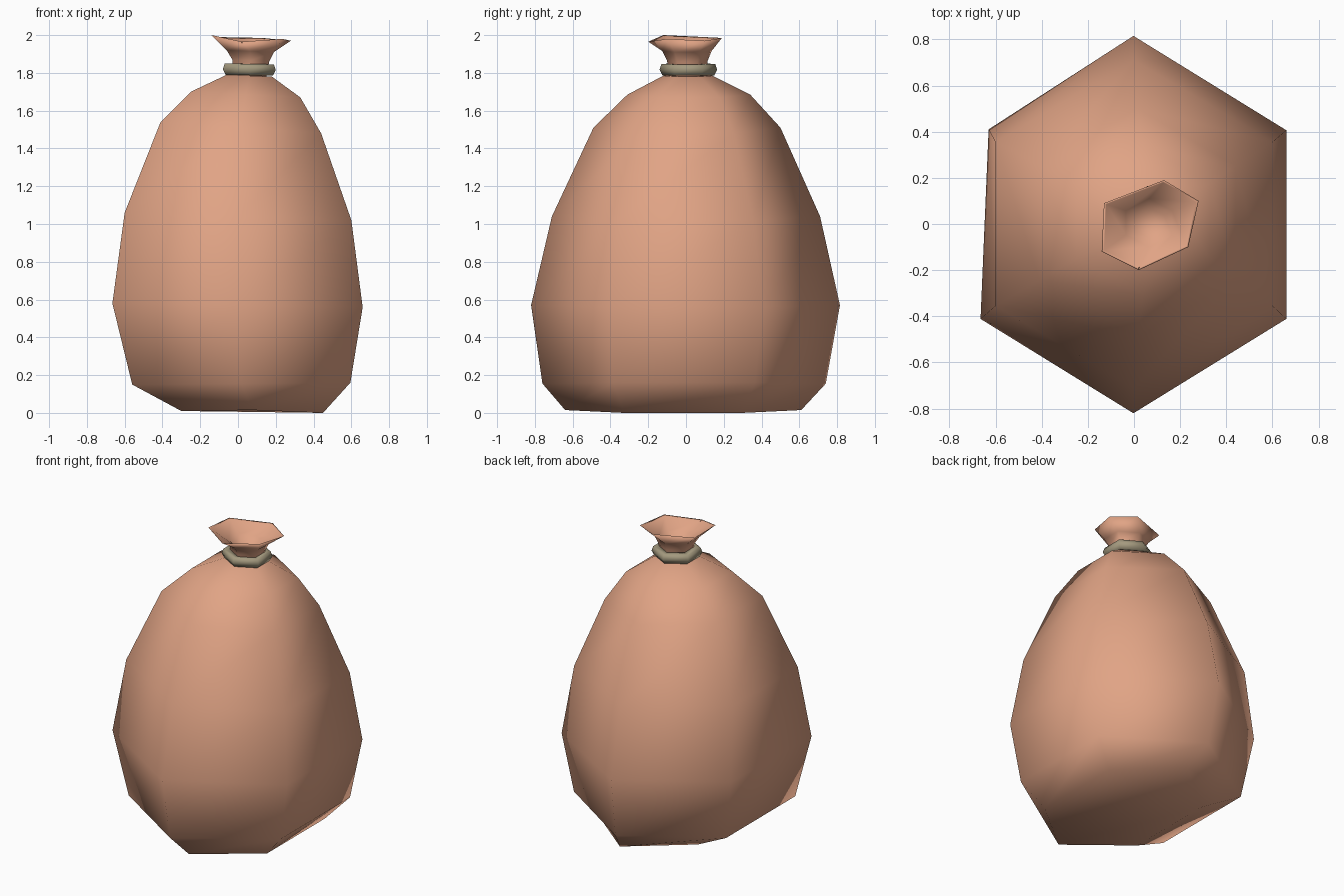
import bpy
import bmesh

cube = bpy.data.objects.get("Cube")
if cube:
    bpy.data.objects.remove(cube, do_unlink=True)


def material(name, colour):
    mat = bpy.data.materials.new(name)
    mat.use_nodes = True
    mat.diffuse_color = (*colour, 1)
    node = next(n for n in mat.node_tree.nodes if n.type == "BSDF_PRINCIPLED")
    node.inputs["Base Color"].default_value = (*colour, 1)
    node.inputs["Roughness"].default_value = 0.9
    return mat


def hexagon(left, right, front, back, z_left, z_right, z_mid=None):
    """Six-sided ring with one corner to the front and one to the back."""
    mid = (left + right) / 2
    centre = (front + back) / 2
    half = (back - front) / 4
    if z_mid is None:
        z_mid = (z_left + z_right) / 2
    return [(mid, front, z_mid),
            (right, centre - half, z_right), (right, centre + half, z_right),
            (mid, back, z_mid),
            (left, centre + half, z_left), (left, centre - half, z_left)]


def loft(name, rings, mat, cap_start=False, cap_end=False, closed=False):
    bm = bmesh.new()
    loops = [[bm.verts.new(p) for p in ring] for ring in rings]
    pairs = list(zip(loops, loops[1:]))
    if closed:
        pairs.append((loops[-1], loops[0]))
    for low, high in pairs:
        for i in range(len(low)):
            j = (i + 1) % len(low)
            bm.faces.new((low[i], low[j], high[j], high[i]))
    if cap_start:
        bm.faces.new(loops[0][::-1])
    if cap_end:
        bm.faces.new(loops[-1])
    bmesh.ops.recalc_face_normals(bm, faces=bm.faces)
    for face in bm.faces:
        face.smooth = True
    mesh = bpy.data.meshes.new(name)
    bm.to_mesh(mesh)
    bm.free()
    mesh.materials.append(mat)
    obj = bpy.data.objects.new(name, mesh)
    bpy.context.collection.objects.link(obj)
    return obj


cloth = material("tan cloth", (0.75, 0.37, 0.235))
cord = material("grey brown cord", (0.37, 0.32, 0.21))

# Full sack body: left, right, front, back, heights
body = [hexagon(*r) for r in (
    (-0.30, 0.45, -0.64, 0.61, 0.01, 0.0, 0.015),
    (-0.56, 0.595, -0.76, 0.74, 0.15, 0.16),
    (-0.665, 0.66, -0.82, 0.815, 0.58, 0.56),
    (-0.60, 0.60, -0.71, 0.71, 1.06, 1.02),
    (-0.41, 0.44, -0.49, 0.50, 1.54, 1.48),
    (-0.25, 0.33, -0.31, 0.34, 1.70, 1.67),
    (-0.06, 0.18, -0.12, 0.14, 1.79, 1.78),
)]
# Shift the widest ring's back left corner slightly inward
body[2][4] = (-0.63, 0.41, 0.57)
loft("sack_body", body, cloth, cap_start=True, cap_end=True)

# Cord tied round the neck
loft("neck_cord", [hexagon(*r) for r in (
    (-0.03, 0.15, -0.09, 0.11, 1.79, 1.785),
    (-0.065, 0.185, -0.125, 0.15, 1.79, 1.785),
    (-0.08, 0.20, -0.14, 0.165, 1.82, 1.815),
    (-0.07, 0.19, -0.13, 0.155, 1.85, 1.845),
    (-0.03, 0.15, -0.09, 0.11, 1.85, 1.845),
)], cord, closed=True)

# Flared mouth: outside up to an uneven rim, then down the inside
rim = [(0.02, -0.20, 1.965), (0.235, -0.10, 1.98), (0.28, 0.10, 1.97),
       (0.13, 0.19, 1.985), (-0.13, 0.09, 1.99), (-0.14, -0.12, 2.0)]
inner_rim = [(0.06 + (x - 0.06) * 0.95, y * 0.95, z - 0.006) for x, y, z in rim]
loft("sack_mouth", [
    hexagon(-0.02, 0.15, -0.09, 0.11, 1.78, 1.78),
    hexagon(-0.03, 0.165, -0.10, 0.115, 1.87, 1.86),
    hexagon(-0.06, 0.19, -0.125, 0.135, 1.92, 1.91),
    rim,
    inner_rim,
    hexagon(-0.035, 0.165, -0.10, 0.11, 1.915, 1.905),
    hexagon(0.0, 0.13, -0.06, 0.07, 1.87, 1.86),
], cloth, cap_end=True)
